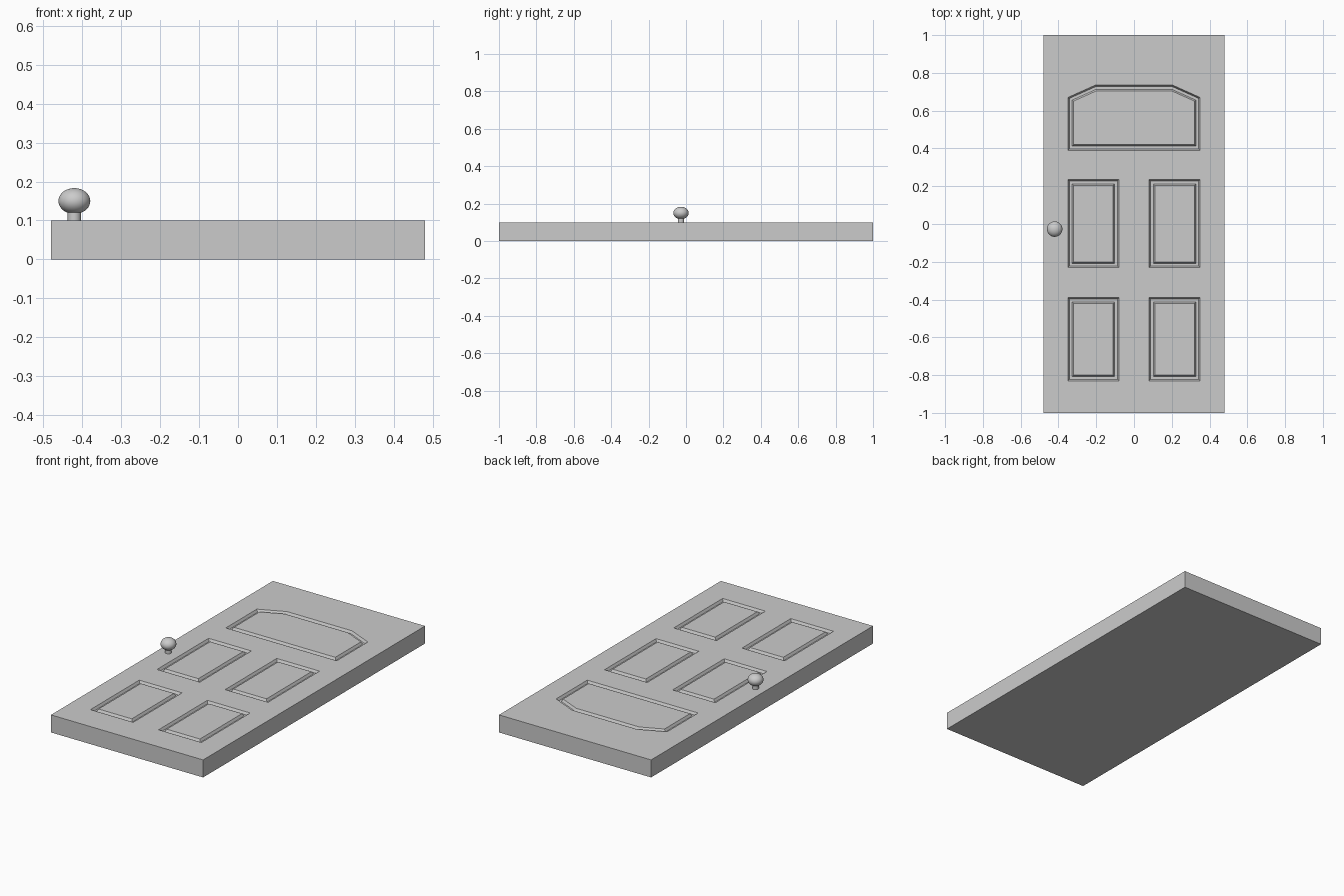
import bpy, bmesh, math

if "Cube" in bpy.data.objects:
    bpy.data.objects.remove(bpy.data.objects["Cube"])

W, L, T = 0.48, 1.0, 0.10   # half width, half length, thickness


def rect(x0, x1, y0, y1):
    return [(x0, y0), (x1, y0), (x1, y1), (x0, y1)]


# Panel outlines: four rectangles and one arched top panel
outlines = [rect(x0, x0 + 0.27, y0, y1)
            for x0 in (-0.35, 0.08)
            for y0, y1 in ((-0.83, -0.39), (-0.23, 0.235))]
outlines.append([(-0.35, 0.39), (0.35, 0.39), (0.35, 0.67),
                 (0.205, 0.735), (-0.205, 0.735), (-0.35, 0.67)])

# Door slab
bm = bmesh.new()


def loop(points, z):
    verts = [bm.verts.new((x, y, z)) for x, y in points]
    edges = [bm.edges.new((verts[i], verts[(i + 1) % len(verts)]))
             for i in range(len(verts))]
    return verts, edges


top, fill_edges = loop(rect(-W, W, -L, L), T)
panel_loops = []
for outline in outlines:
    verts, edges = loop(outline, T)
    panel_loops.append(verts)
    fill_edges = fill_edges + edges
bmesh.ops.triangle_fill(bm, edges=fill_edges, use_beauty=True, normal=(0, 0, 1))

# Sides and underside
bottom, _ = loop(rect(-W, W, -L, L), 0)
for i in range(4):
    j = (i + 1) % 4
    bm.faces.new((bottom[i], bottom[j], top[j], top[i]))
bm.faces.new(bottom[::-1])

# Grooves around raised panels: wall down, floor, wall up
for verts in panel_loops:
    face = bm.faces.get(verts) or bm.faces.new(verts)
    face.normal_update()
    if face.normal.z < 0:
        face.normal_flip()
    for width, depth in ((0.008, -0.014), (0.014, 0.0), (0.008, 0.014)):
        bmesh.ops.inset_individual(bm, faces=[face], thickness=width,
                                   depth=depth, use_even_offset=True)
        face.normal_update()
bmesh.ops.recalc_face_normals(bm, faces=bm.faces[:])
mesh = bpy.data.meshes.new("door_slab")
bm.to_mesh(mesh)
bm.free()
bpy.context.collection.objects.link(bpy.data.objects.new("door_slab", mesh))

# Knob stem
KX, KY = -0.42, -0.027
bpy.ops.mesh.primitive_cylinder_add(vertices=32, radius=0.017, depth=0.04,
                                    location=(KX, KY, 0.11))
stem = bpy.context.object
stem.name = "knob_stem"
bpy.ops.object.shade_smooth_by_angle(angle=math.radians(40))

# Knob
bpy.ops.mesh.primitive_uv_sphere_add(segments=32, ring_count=16, radius=0.041,
                                     location=(KX, KY, 0.15))
knob = bpy.context.object
knob.name = "knob"
knob.scale.z = 0.81
bpy.ops.object.shade_smooth()
